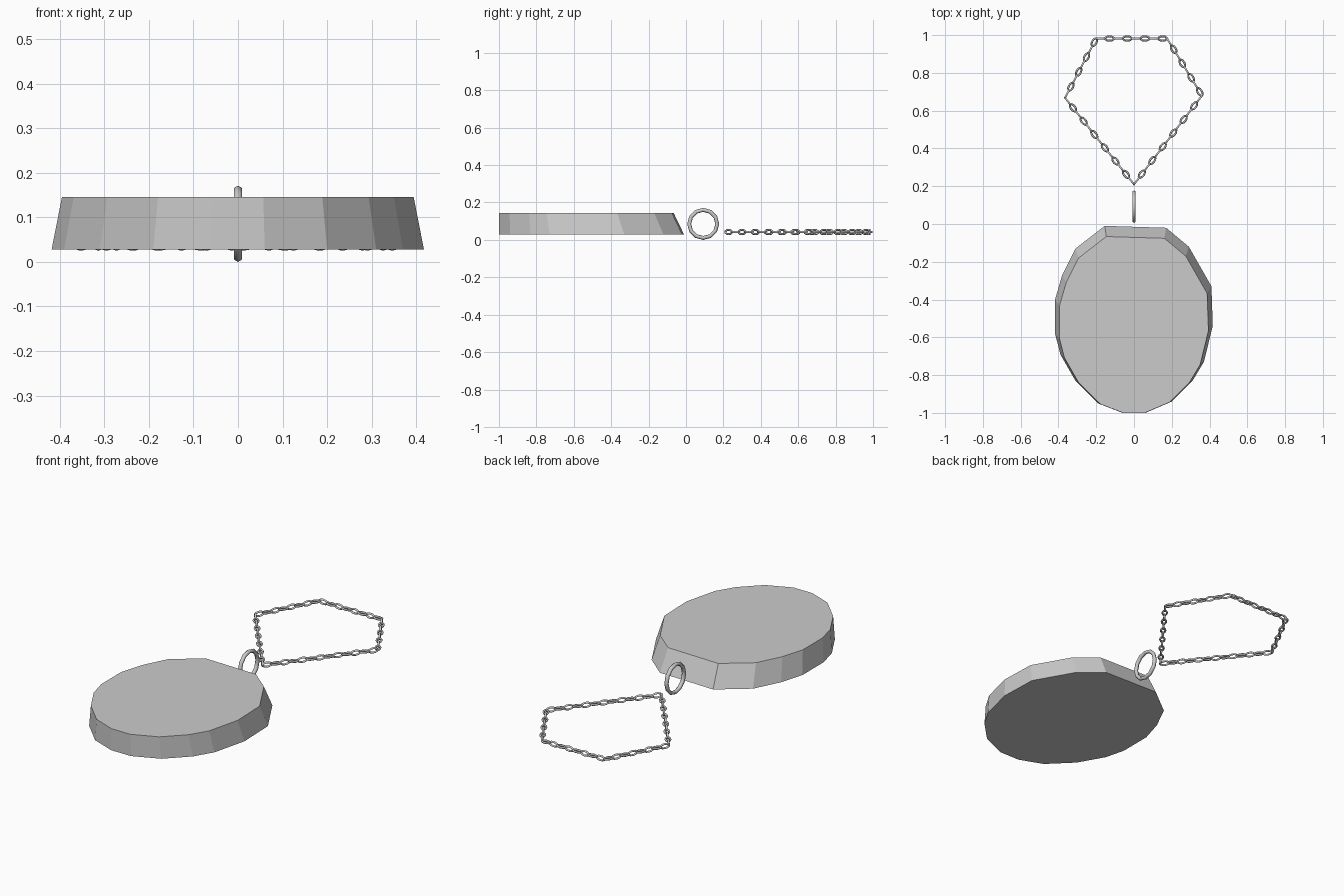
import bpy, bmesh, math
from mathutils import Matrix, Vector

if "Cube" in bpy.data.objects:
    bpy.data.objects.remove(bpy.data.objects["Cube"])

metal = bpy.data.materials.new("light grey metal")
metal.diffuse_color = (0.6, 0.6, 0.6, 1)
metal.use_nodes = True
metal.node_tree.nodes["Principled BSDF"].inputs["Base Color"].default_value = metal.diffuse_color


def finish(name, bm, smooth=False):
    bmesh.ops.recalc_face_normals(bm, faces=bm.faces)
    mesh = bpy.data.meshes.new(name)
    bm.to_mesh(mesh)
    bm.free()
    mesh.materials.append(metal)
    for p in mesh.polygons:
        p.use_smooth = smooth
    obj = bpy.data.objects.new(name, mesh)
    bpy.context.collection.objects.link(obj)
    return obj


def add_loop(bm, matrix, rx, ry, wire, sides, wire_sides):
    """Closed oval of wire lying in the local xy plane."""
    rings = []
    for i in range(sides):
        a = 2 * math.pi * i / sides
        ring = []
        for j in range(wire_sides):
            b = 2 * math.pi * j / wire_sides
            r = wire * math.cos(b)
            ring.append(bm.verts.new(matrix @ Vector((
                (rx + r) * math.cos(a), (ry + r) * math.sin(a), wire * math.sin(b)))))
        rings.append(ring)
    for i in range(sides):
        p, q = rings[i], rings[(i + 1) % sides]
        for j in range(wire_sides):
            k = (j + 1) % wire_sides
            bm.faces.new((p[j], q[j], q[k], p[k]))


# Pendant: faceted oval plate, its upper face shrunk towards the front end
outline = [(0.17, -0.02), (0.29, -0.12), (0.41, -0.33), (0.417, -0.54),
           (0.37, -0.73), (0.31, -0.83), (0.20, -0.94), (0.06, -1.0),
           (-0.06, -1.0), (-0.19, -0.95), (-0.31, -0.83), (-0.39, -0.69),
           (-0.418, -0.58), (-0.418, -0.40), (-0.38, -0.27), (-0.31, -0.13),
           (-0.155, -0.01)]
bm = bmesh.new()
low = [bm.verts.new((x, y, 0.028)) for x, y in outline]
high = [bm.verts.new((x * 0.945, -1 + (y + 1) * 0.943, 0.145)) for x, y in outline]
bm.faces.new(low)
bm.faces.new(high)
for i in range(len(outline)):
    j = (i + 1) % len(outline)
    bm.faces.new((low[i], low[j], high[j], high[i]))
finish("pendant_plate", bm)

# Upright connecting ring
bm = bmesh.new()
add_loop(bm, Matrix.Translation((0, 0.092, 0.0855)) @ Matrix.Rotation(math.pi / 2, 4, 'Y'),
         0.075, 0.075, 0.0105, 12, 6)
finish("connecting_ring", bm, True)

# Chain: links alternately upright and flat along a five-sided path
corners = [(-0.2, 0.982), (0.175, 0.982), (0.36, 0.68), (0.0, 0.21), (-0.365, 0.668)]
counts = [8, 8, 13, 13, 8]
bm = bmesh.new()
for s, n in enumerate(counts):
    a = Vector((*corners[s], 0.042))
    b = Vector((*corners[(s + 1) % 5], 0.042))
    d = b - a
    turn = Matrix.Rotation(math.atan2(d.y, d.x), 4, 'Z')
    for i in range(n):
        tilt = Matrix.Rotation(math.pi / 2 if i % 2 == 0 else 0, 4, 'X')
        place = Matrix.Translation(a + d * (i + 0.5) / n)
        add_loop(bm, place @ turn @ tilt, 0.023, 0.0115, 0.0055, 12, 6)
finish("chain", bm, True)
